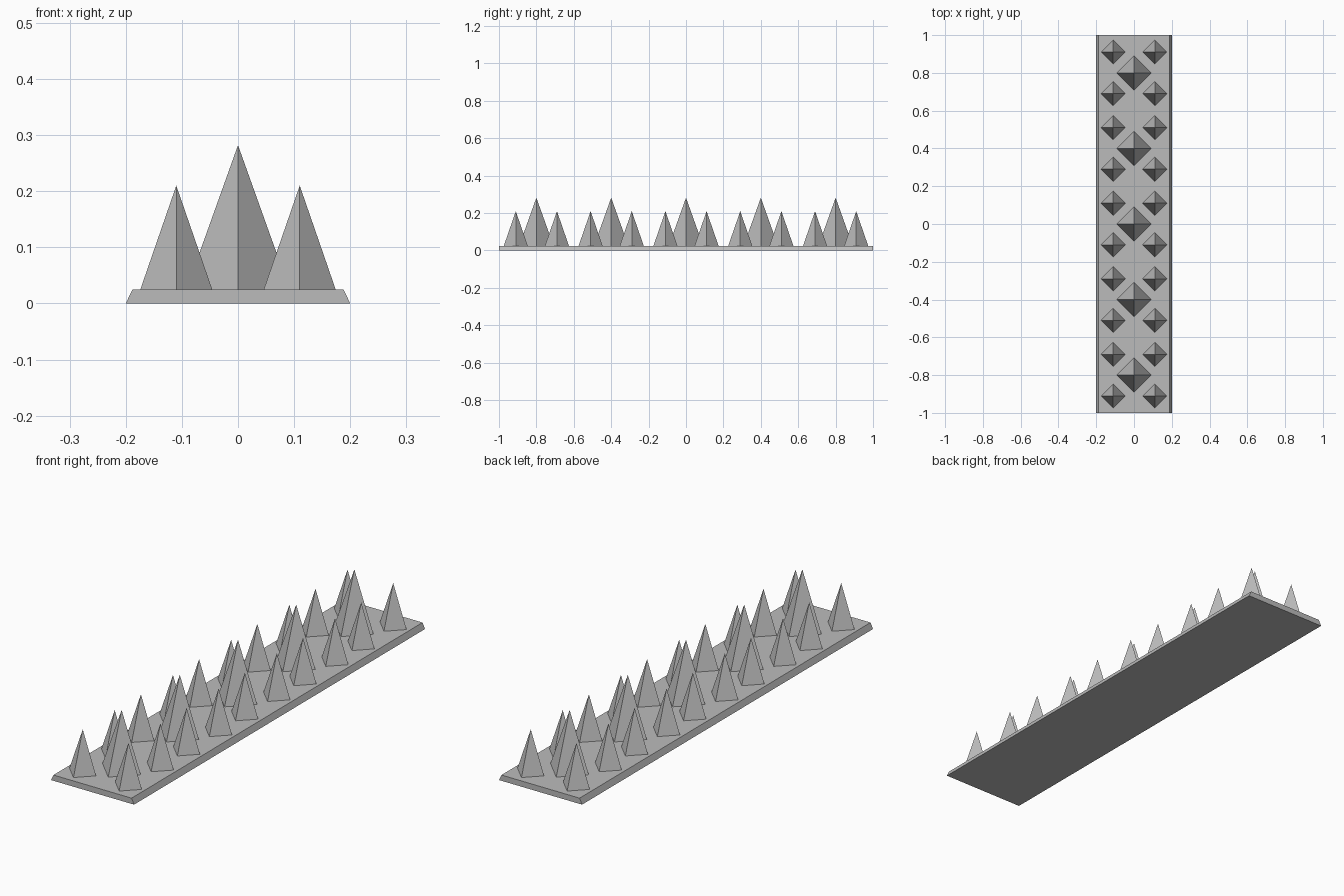
import bpy
import bmesh
from mathutils import Matrix

cube = bpy.data.objects.get("Cube")
if cube:
    bpy.data.objects.remove(cube, do_unlink=True)

BASE_TOP = 0.025
GREY = (0.5, 0.5, 0.5, 1.0)

metal = bpy.data.materials.new("grey metal")
metal.use_nodes = True
metal.diffuse_color = GREY
metal.node_tree.nodes["Principled BSDF"].inputs["Base Color"].default_value = GREY


def add_object(name, bm):
    bmesh.ops.recalc_face_normals(bm, faces=bm.faces)
    mesh = bpy.data.meshes.new(name)
    bm.to_mesh(mesh)
    bm.free()
    mesh.materials.append(metal)
    obj = bpy.data.objects.new(name, mesh)
    bpy.context.collection.objects.link(obj)
    return obj


def add_spike(name, x, y, radius, height):
    """Four-sided spike standing on the base, its corners along x and y."""
    bm = bmesh.new()
    bmesh.ops.create_cone(bm, segments=4, radius1=radius, radius2=0, depth=height,
                          cap_ends=False,
                          matrix=Matrix.Translation((0, 0, height / 2)))
    bmesh.ops.remove_doubles(bm, verts=bm.verts, dist=0.0001)
    add_object(name, bm).location = (x, y, BASE_TOP)


# Base plate: trapezoid section pulled along y
bm = bmesh.new()
profile = [(-0.2, 0), (0.2, 0), (0.188, BASE_TOP), (-0.188, BASE_TOP)]
end = bm.faces.new([bm.verts.new((x, -1, z)) for x, z in profile])
pulled = bmesh.ops.extrude_face_region(bm, geom=[end], use_keep_orig=True)
bmesh.ops.translate(bm, vec=(0, 2, 0),
                    verts=[v for v in pulled["geom"] if isinstance(v, bmesh.types.BMVert)])
add_object("base_plate", bm)

# Five clusters: one tall spike with four short ones around it
for i in range(5):
    y = (i - 2) * 0.4
    add_spike(f"tall_spike_{i + 1}", 0, y, 0.092, 0.257)
    for side, sx in (("left", 1), ("right", -1)):
        for place, sy in (("front", -1), ("back", 1)):
            add_spike(f"short_spike_{i + 1}_{place}_{side}",
                      sx * 0.11, y + sy * 0.11, 0.064, 0.185)
